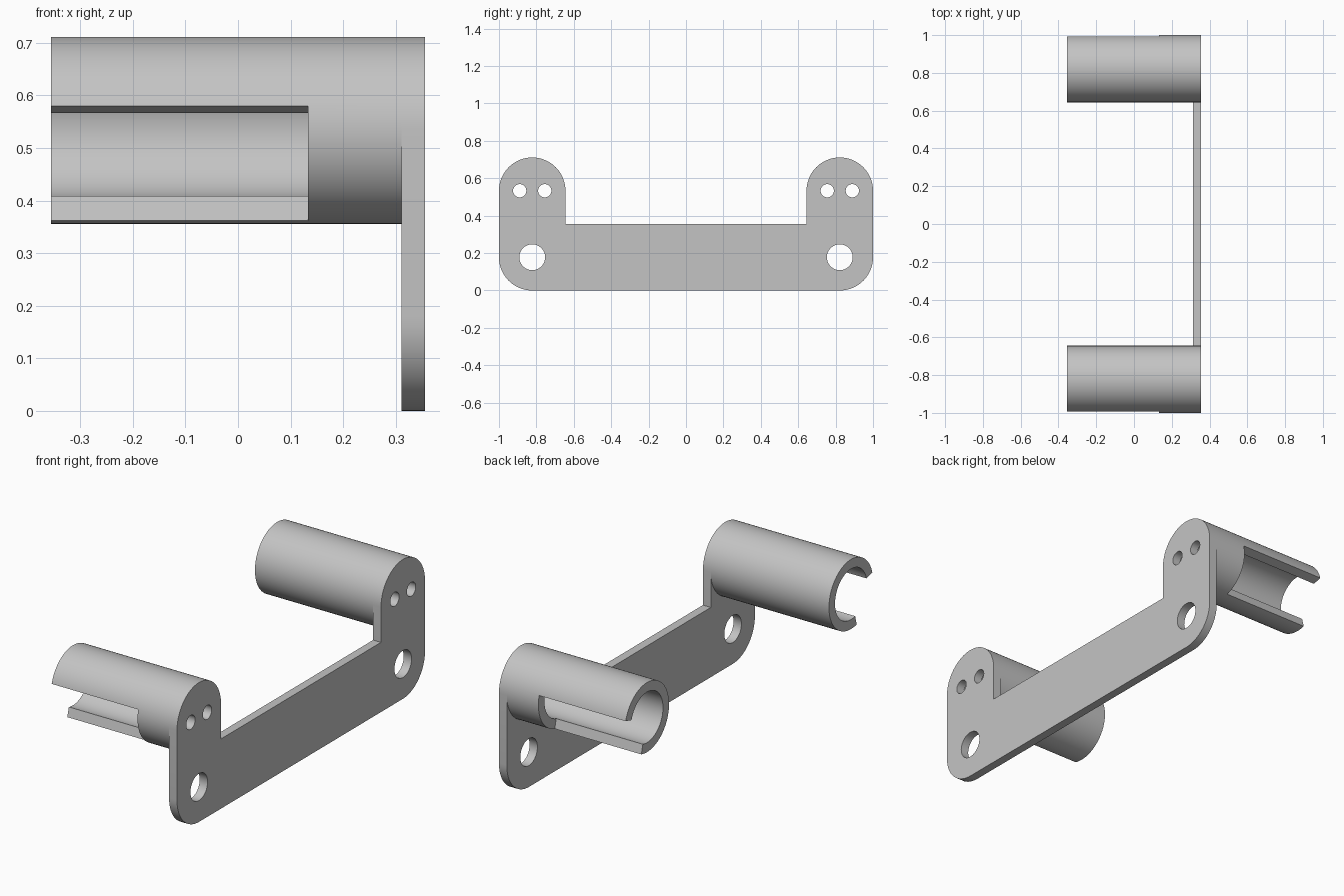
import bpy, bmesh
from math import cos, sin, radians

cube = bpy.data.objects.get("Cube")
if cube:
    bpy.data.objects.remove(cube, do_unlink=True)

R = 0.1778            # outer tube and corner radius
BORE = 0.129          # inner tube radius
CY = 1 - R            # tube axis distance from the middle
CZ = 3 * R            # tube axis height
X0, X1 = -2 * R, 2 * R
PLATE_X = X1 - R / 4  # inner face of the plate
SLOT_X = 0.133        # closed end of the tube slot

grey = bpy.data.materials.new("light grey")
grey.use_nodes = True
grey.diffuse_color = (0.55, 0.55, 0.55, 1)
grey.node_tree.nodes["Principled BSDF"].inputs["Base Color"].default_value = grey.diffuse_color


def arc(y, z, r, a0, a1, n):
    angles = [radians(a0 + (a1 - a0) * i / n) for i in range(n + 1)]
    return [(y + r * cos(a), z + r * sin(a)) for a in angles]


def circle(y, z, r, n=64):
    return arc(y, z, r, 0, 360, n)[:-1]


def prism(name, outline, x0, x1):
    """Extrude a (y, z) outline along x."""
    bm = bmesh.new()
    face = bm.faces.new([bm.verts.new((x0, y, z)) for y, z in outline])
    out = bmesh.ops.extrude_face_region(bm, geom=[face])
    verts = [g for g in out["geom"] if isinstance(g, bmesh.types.BMVert)]
    bmesh.ops.translate(bm, verts=verts, vec=(x1 - x0, 0, 0))
    bmesh.ops.recalc_face_normals(bm, faces=bm.faces)
    mesh = bpy.data.meshes.new(name)
    bm.to_mesh(mesh)
    bm.free()
    mesh.materials.append(grey)
    obj = bpy.data.objects.new(name, mesh)
    bpy.context.collection.objects.link(obj)
    return obj


def cut(obj, cutters):
    """Subtract the cutters, then remove them and shade the result."""
    for c in cutters:
        c.hide_render = True
        mod = obj.modifiers.new("cut", "BOOLEAN")
        mod.operation, mod.solver, mod.object = "DIFFERENCE", "EXACT", c
    bpy.context.view_layer.update()
    graph = bpy.context.evaluated_depsgraph_get()
    mesh = bpy.data.meshes.new_from_object(obj.evaluated_get(graph))
    obj.modifiers.clear()
    obj.data = mesh
    for c in cutters:
        bpy.data.objects.remove(c, do_unlink=True)
    bpy.ops.object.select_all(action="DESELECT")
    obj.select_set(True)
    bpy.context.view_layer.objects.active = obj
    bpy.ops.object.shade_smooth_by_angle(angle=radians(30))


# Mounting plate with two round-topped ears
half = arc(CY, R, R, -90, 0, 16) + arc(CY, CZ, R, 0, 180, 32) + [(CY - R, 2 * R)]
outline = half + [(-y, z) for y, z in reversed(half)]
plate = prism("mounting_plate", outline, PLATE_X, X1)

# Screw holes: one large and two small at each end
holes = []
for side in (-1, 1):
    for y, z, r in ((CY, R, 0.069), (CY - 0.067, CZ, 0.0355), (CY + 0.067, CZ, 0.0355)):
        holes.append(prism("hole_cutter", circle(side * y, z, r, 48), 0.2, 0.5))
cut(plate, holes)

# Tubes with a quarter-turn slot on the outward lower side
for side, name in ((-1, "front_tube"), (1, "back_tube")):
    y = side * CY
    tube = prism(name, circle(y, CZ, R), X0, PLATE_X)
    bore = prism("bore_cutter", circle(y, CZ, BORE), -0.5, 0.5)
    wedge = [(y, CZ)] + [(y + side * 0.4 * cos(radians(a)), CZ + 0.4 * sin(radians(a)))
                         for a in (15, -30, -75)]
    slot = prism("slot_cutter", wedge, -0.5, SLOT_X)
    cut(tube, [bore, slot])
